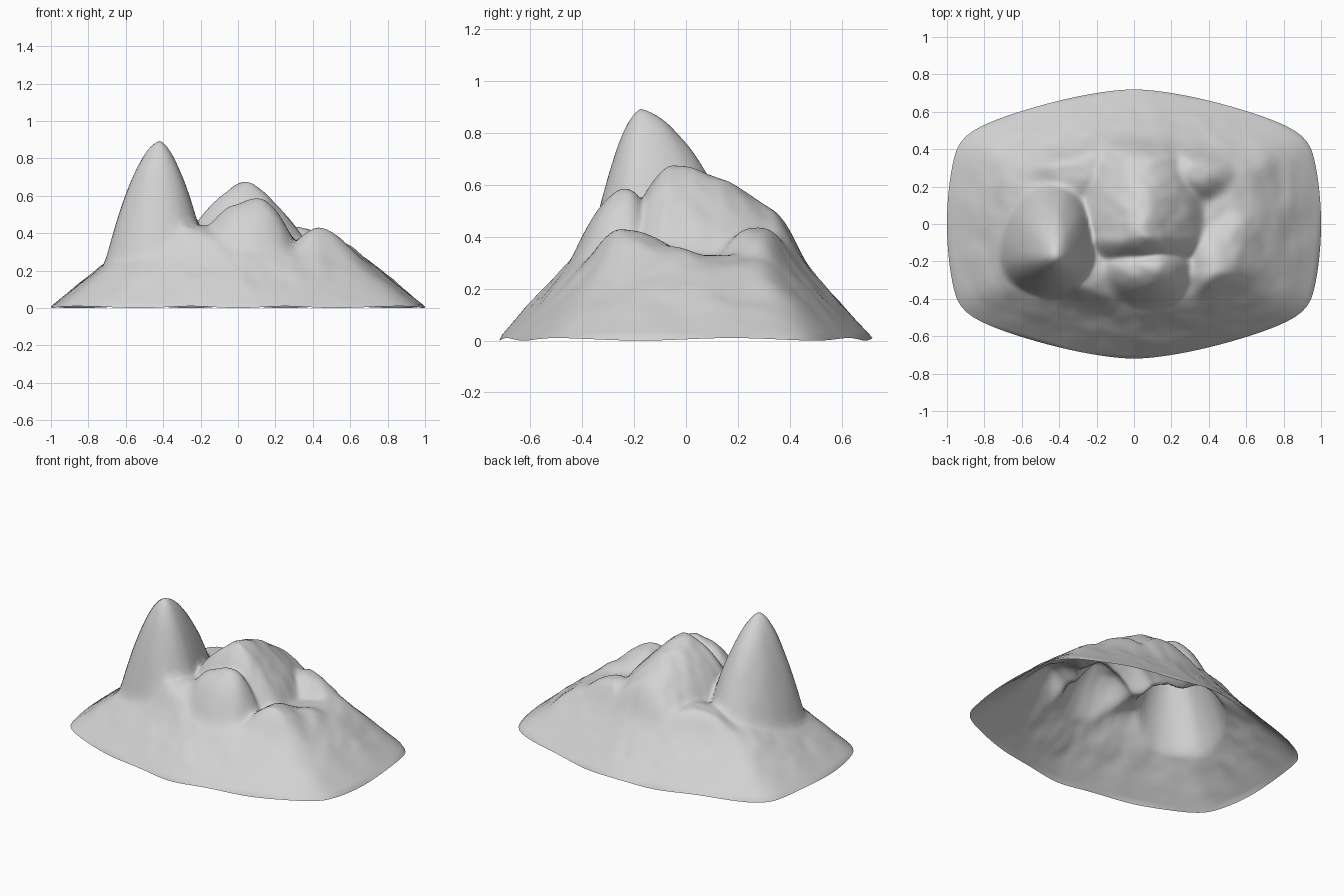
import bpy, bmesh, math
from mathutils import Vector, noise

cube = bpy.data.objects.get("Cube")
if cube:
    bpy.data.objects.remove(cube)

SEGMENTS, RINGS = 144, 72


def smooth_max(a, b, k=0.04):
    h = max(k - abs(a - b), 0) / k
    return max(a, b) + h * h * k / 4


def smooth_min(a, b, k=0.05):
    return -smooth_max(-a, -b, k)


# Outline: bowed long sides, nearly straight short sides, rounded corners
def outline(x, y):
    half_depth = 0.72 - 0.23 * min(abs(x) / 0.92, 1.2) ** 1.6
    half_width = 1 - 0.06 * (y / 0.45) ** 2
    return (abs(x / half_width) ** 14 + abs(y / half_depth) ** 14) ** (1 / 14)


def rim_radius(angle):
    low, high = 0.3, 1.2
    for _ in range(24):
        mid = (low + high) / 2
        if outline(mid * math.cos(angle), mid * math.sin(angle)) < 1:
            low = mid
        else:
            high = mid
    return low


# A summit with its own reach to the left, right, front and back
def summit(x, y, cx, cy, top, drop, power, west, east, front, back):
    dx, dy = x - cx, y - cy
    r = math.hypot(dx / (east if dx > 0 else west), dy / (back if dy > 0 else front))
    return top - drop * r ** power


SPIRE = (-0.42, -0.17, 0.895, 0.5, 1.7, 0.25, 0.22, 0.19, 0.37)
HILLS = [
    (0.04, -0.06, 0.68, 0.25, 1.5, 0.28, 0.27, 0.17, 0.50),   # central ridge
    (0.09, -0.23, 0.585, 0.2, 2.0, 0.28, 0.20, 0.18, 0.13),   # front knob
    (0.43, -0.25, 0.435, 0.12, 1.6, 0.16, 0.19, 0.15, 0.26),  # side crest
    (0.53, -0.04, 0.36, 0.12, 1.6, 0.13, 0.20, 0.20, 0.20),   # crest tail
    (0.33, 0.27, 0.435, 0.12, 2.0, 0.22, 0.20, 0.15, 0.17),   # rear knob
    (-0.30, 0.28, 0.41, 0.12, 2.0, 0.26, 0.30, 0.30, 0.22),   # rear shelf
    (-0.30, -0.25, 0.45, 0.12, 2.0, 0.32, 0.40, 0.20, 0.30),  # front shelf
]


def height(x, y, t):
    skirt = smooth_min(0.01 + 0.8 * (1 - t), 0.33, 0.08)
    hills = -1
    for hill in HILLS:
        hills = smooth_max(hills, summit(x, y, *hill))
    # The hills break off into a steep scarp above the skirt
    hills = smooth_min(hills, 0.25 + 1.4 * (0.68 - t))
    z = smooth_max(skirt, hills)
    z = smooth_max(z, summit(x, y, *SPIRE), 0.05)
    rough = noise.noise(Vector((x * 7, y * 7, 0.3))) + 0.5 * noise.noise(Vector((x * 15, y * 15, 2)))
    return max(z + 0.012 * rough * min(1, (1 - t) * 6), 0)


# Open terrain shell, ring by ring from the centre out to the rim
bm = bmesh.new()
centre = bm.verts.new((0, 0, height(0, 0, 0)))
radii = [rim_radius(math.tau * i / SEGMENTS) for i in range(SEGMENTS)]
previous = None
for ring in range(1, RINGS + 1):
    t = ring / RINGS
    current = []
    for i, radius in enumerate(radii):
        a = math.tau * i / SEGMENTS
        x, y = t * radius * math.cos(a), t * radius * math.sin(a)
        z = height(x, y, t)
        if ring == RINGS:
            z = 0.005 + 0.005 * math.sin(a * 9)
        current.append(bm.verts.new((x, y, z)))
    for i in range(SEGMENTS):
        j = (i + 1) % SEGMENTS
        if previous:
            bm.faces.new((previous[i], current[i], current[j], previous[j]))
        else:
            bm.faces.new((centre, current[i], current[j]))
    previous = current

mesh = bpy.data.meshes.new("mountain_terrain")
bm.to_mesh(mesh)
bm.free()
mountain = bpy.data.objects.new("mountain_terrain", mesh)
bpy.context.collection.objects.link(mountain)
mesh.polygons.foreach_set("use_smooth", [True] * len(mesh.polygons))

# Pale grey stone
stone = bpy.data.materials.new("pale_grey_stone")
stone.use_nodes = True
colour = (0.65, 0.65, 0.65, 1)
stone.diffuse_color = colour
stone.node_tree.nodes["Principled BSDF"].inputs["Base Color"].default_value = colour
mesh.materials.append(stone)
